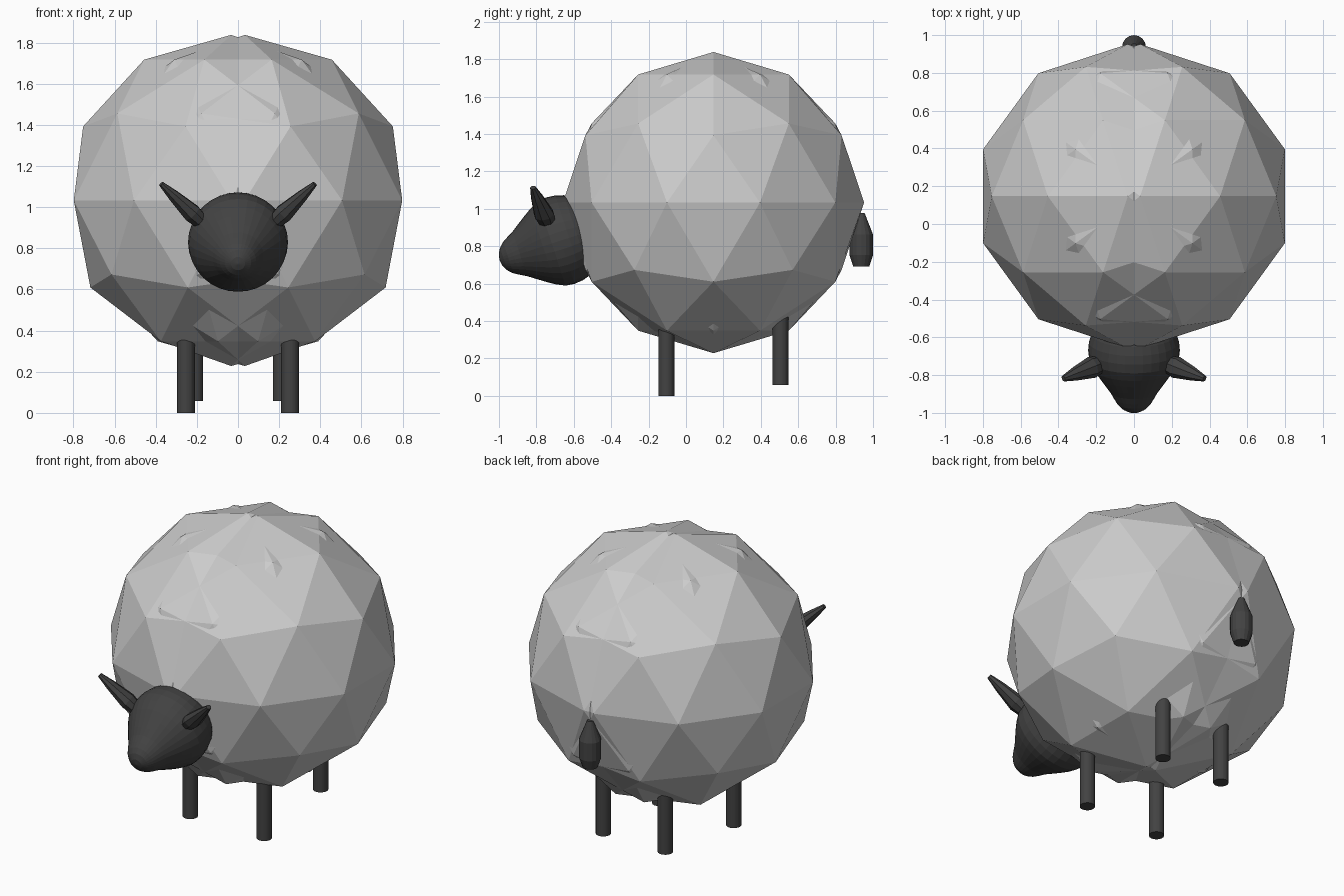
import bpy, bmesh
from math import sin, cos, pi, radians
from mathutils import Vector, Matrix

if "Cube" in bpy.data.objects:
    bpy.data.objects.remove(bpy.data.objects["Cube"])

dark = bpy.data.materials.new("dark_grey")
dark.diffuse_color = (0.055, 0.055, 0.055, 1)
dark.use_nodes = True
dark.node_tree.nodes["Principled BSDF"].inputs["Base Color"].default_value = dark.diffuse_color


def finish(name, bm, mat=None, mirror=False):
    me = bpy.data.meshes.new(name)
    bm.to_mesh(me)
    bm.free()
    ob = bpy.data.objects.new(name, me)
    bpy.context.collection.objects.link(ob)
    if mat:
        me.materials.append(mat)
    if mirror:
        mod = ob.modifiers.new("mirror", 'MIRROR')
        mod.use_mirror_merge = False
    return ob


def lathe(name, profile, sides, origin, direction, mirror=False, flatten=1.0):
    """Revolve (distance, radius) pairs around an axis; capped at both ends."""
    bm = bmesh.new()
    rings = [[bm.verts.new((r * cos(2 * pi * i / sides),
                            r * flatten * sin(2 * pi * i / sides), t))
              for i in range(sides)] for t, r in profile]
    for a, b in zip(rings, rings[1:]):
        for i in range(sides):
            j = (i + 1) % sides
            bm.faces.new((a[i], a[j], b[j], b[i]))
    bm.faces.new(rings[0][::-1])
    bm.faces.new(rings[-1])
    rot = Vector(direction).to_track_quat('Z', 'Y').to_matrix().to_4x4()
    bm.transform(Matrix.Translation(origin) @ rot)
    return finish(name, bm, dark, mirror)


# Wool body: low-poly ball slightly off centre, mirrored so two overlap
bm = bmesh.new()
bmesh.ops.create_icosphere(bm, subdivisions=2, radius=0.805,
                           matrix=Matrix.Translation((0.033, 0.147, 1.033)))
finish("wool_body", bm, None, True)

# Head: ball at the back drawn out into a drooping snout
R = 0.243
back = [(-R * cos(a), R * sin(a)) for a in (radians(1 + 11.125 * i) for i in range(8))]
snout = [(0, R), (0.05, 0.237), (0.1, 0.213), (0.145, 0.184), (0.19, 0.153),
         (0.23, 0.125), (0.265, 0.106), (0.295, 0.088), (0.32, 0.064),
         (0.337, 0.034), (0.343, 0.003)]
lathe("head", back + snout, 32, (0, -0.67, 0.83), (0, -0.951, -0.309))

# Ears
lathe("ear", [(0, 0.045), (0.07, 0.058), (0.2, 0.036), (0.285, 0.016)], 8,
      (0.175, -0.74, 0.925), (0.195, -0.077, 0.185), True, 0.8)

# Legs: front pair reaches the ground, back pair is slightly higher
for name, x, y, z in (("front_leg", 0.253, -0.105, 0.0),
                      ("back_leg", 0.212, 0.505, 0.057)):
    lathe(name, [(0, 0.043), (0.42, 0.043)], 32, (x, y, z), (0, 0, 1), True)

# Tail
lathe("tail", [(0, 0.043), (0.06, 0.063), (0.17, 0.063), (0.285, 0.018)], 16,
      (0, 0.937, 0.692), (0, 0, 1))
